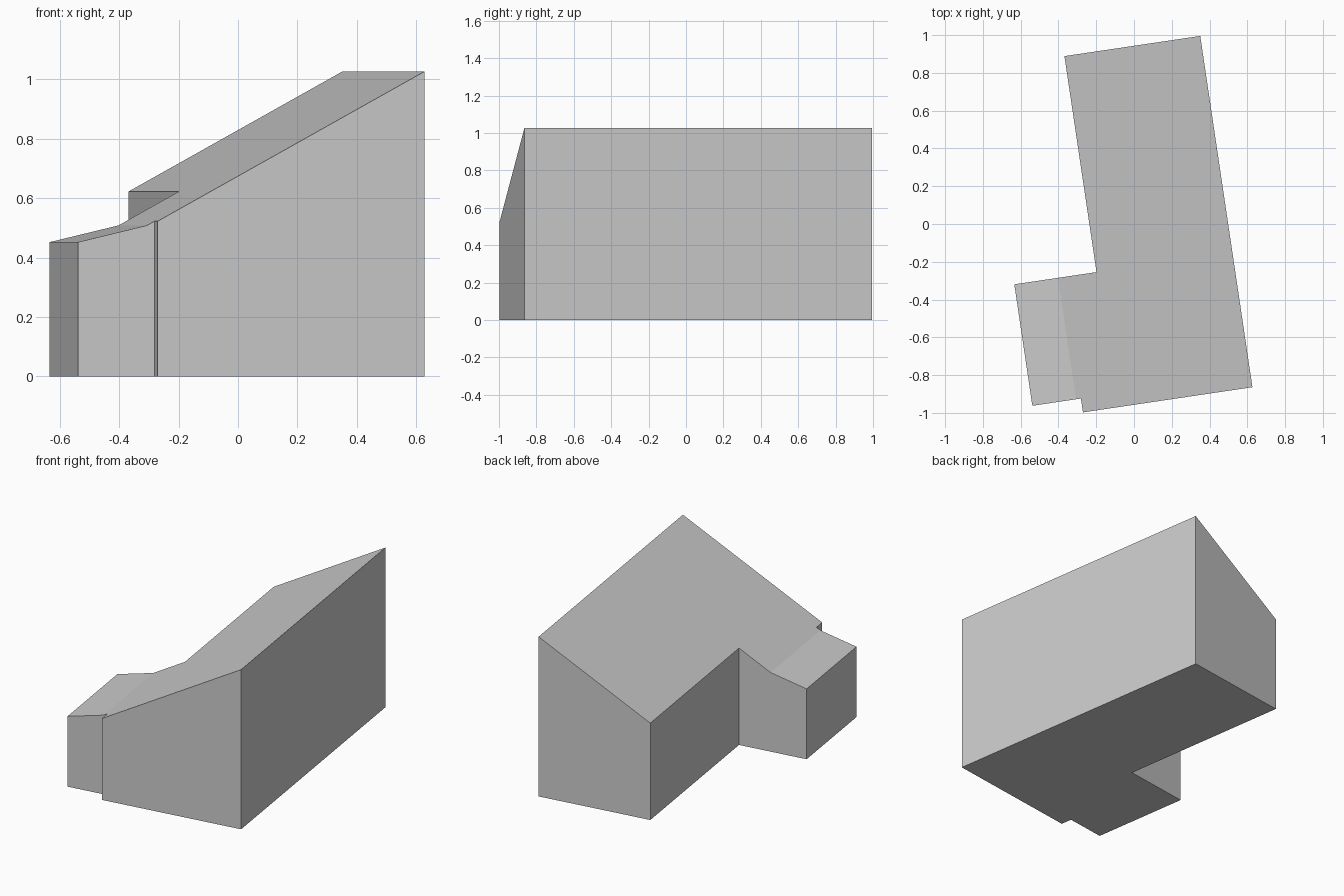
import bpy, bmesh
from math import radians
from mathutils import Matrix, Vector

cube = bpy.data.objects.get("Cube")
if cube:
    bpy.data.objects.remove(cube, do_unlink=True)

# Plain grey finish
grey = bpy.data.materials.new("plain_grey")
grey.use_nodes = True
colour = (0.6, 0.6, 0.6, 1)
grey.diffuse_color = colour
grey.node_tree.nodes["Principled BSDF"].inputs["Base Color"].default_value = colour

# Plan measured from the tall wall (d) and from the front wall (v)
DEPTH, MAIN_W, NARROW_W, FOLD, WING_W = 1.88, 0.907, 0.727, 0.933, 1.167
WING_FRONT, WING_BACK = 0.074, 0.724
RIDGE, MAIN_SLOPE, WING_SLOPE = 1.026, 0.555, 0.24
plan = [(0, 0), (0, DEPTH), (NARROW_W, DEPTH), (NARROW_W, WING_BACK),
        (FOLD, WING_BACK), (WING_W, WING_BACK), (WING_W, WING_FRONT),
        (FOLD, WING_FRONT), (MAIN_W, WING_FRONT), (MAIN_W, 0)]


def roof_height(d):
    return RIDGE - MAIN_SLOPE * min(d, FOLD) - WING_SLOPE * max(d - FOLD, 0)


# Walls from the plan, raised to the two roof pitches
bm = bmesh.new()
floor = [bm.verts.new((-d, v, 0)) for d, v in plan]
eaves = [bm.verts.new((-d, v, roof_height(d))) for d, v in plan]
bm.faces.new(floor)
for i in range(len(plan)):
    j = (i + 1) % len(plan)
    bm.faces.new((floor[i], floor[j], eaves[j], eaves[i]))

# Main roof and the shallower wing roof, meeting at the fold
bm.faces.new(eaves[:5] + eaves[7:])
bm.faces.new(eaves[4:8])
bmesh.ops.dissolve_limit(bm, angle_limit=radians(1), verts=bm.verts[:], edges=bm.edges[:])
bmesh.ops.recalc_face_normals(bm, faces=bm.faces[:])

# Turn the building on its site
turn = Matrix.Translation(Vector((0.627, -0.864, 0))) @ Matrix.Rotation(radians(8.45), 4, "Z")
bm.transform(turn)

mesh = bpy.data.meshes.new("building")
bm.to_mesh(mesh)
bm.free()
mesh.materials.append(grey)
building = bpy.data.objects.new("building", mesh)
bpy.context.collection.objects.link(building)
